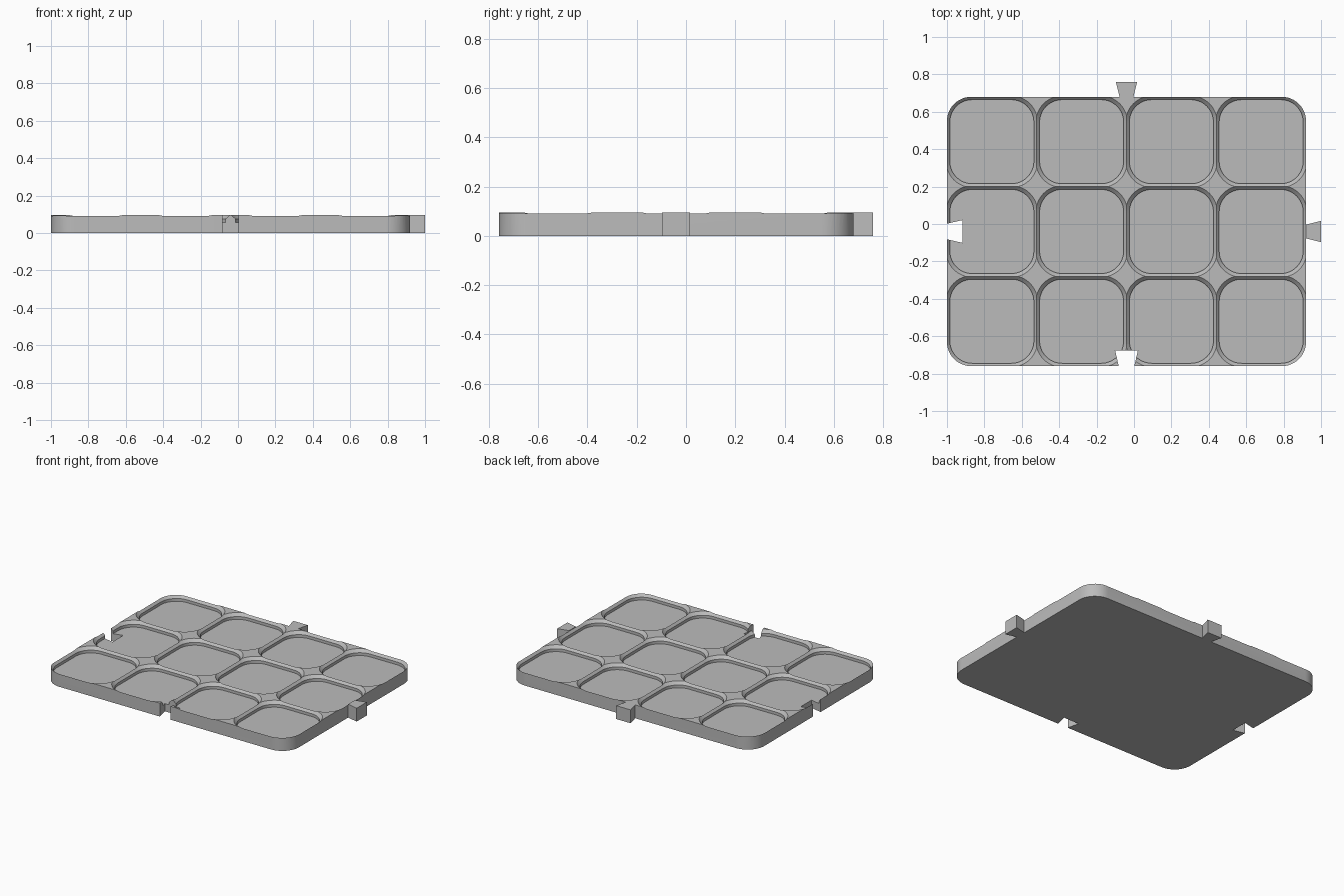
import bpy, bmesh, math
from mathutils import Vector

cube = bpy.data.objects.get("Cube")
if cube:
    bpy.data.objects.remove(cube, do_unlink=True)

CELL, COLS, ROWS = 0.48, 4, 3
HEIGHT, FLOOR, JOINT = 0.095, 0.055, 0.08
CENTRE = Vector((-0.04, -0.04))
HALF_X, HALF_Y = CELL * COLS / 2, CELL * ROWS / 2

grey = bpy.data.materials.new("plain grey")
grey.use_nodes = True
colour = (0.5, 0.5, 0.5, 1)
grey.diffuse_color = colour
grey.node_tree.nodes["Principled BSDF"].inputs["Base Color"].default_value = colour


def rounded_rect(hx, hy, r, steps=12):
    """Counter-clockwise outline of a rounded rectangle."""
    pts = []
    for i, (sx, sy) in enumerate([(1, 1), (-1, 1), (-1, -1), (1, -1)]):
        for k in range(steps + 1):
            a = math.pi / 2 * (i + k / steps)
            pts.append((sx * (hx - r) + r * math.cos(a), sy * (hy - r) + r * math.sin(a)))
    return pts


def loft(name, layers, centre):
    """Solid through a stack of (outline, z) layers."""
    bm = bmesh.new()
    rings = [[bm.verts.new((x + centre[0], y + centre[1], z)) for x, y in pts]
             for pts, z in layers]
    for low, high in zip(rings, rings[1:]):
        n = len(low)
        for i in range(n):
            j = (i + 1) % n
            bm.faces.new((low[i], low[j], high[j], high[i]))
    bm.faces.new(rings[0][::-1])
    bm.faces.new(rings[-1])
    bmesh.ops.recalc_face_normals(bm, faces=bm.faces[:])
    mesh = bpy.data.meshes.new(name)
    bm.to_mesh(mesh)
    bm.free()
    mesh.materials.append(grey)
    obj = bpy.data.objects.new(name, mesh)
    bpy.context.collection.objects.link(obj)
    return obj


def dovetail(name, root, tip, start, end, z0, z1, origin, along_x):
    """Trapezoid prism that widens from root to tip along +x or +y."""
    pts = [(start, -root), (end, -tip), (end, tip), (start, root)]
    if not along_x:
        pts = [(y, x) for x, y in pts]
    return loft(name, [(pts, z0), (pts, z1)], origin)


# Base plate
plate = loft("base_plate", [(rounded_rect(HALF_X, HALF_Y, 0.13), z) for z in (0, HEIGHT)], CENTRE)
cutters = []

# Bin pockets: upright lower wall, then a chamfer that overruns the cell edge
profile = [(0.2246, FLOOR), (0.2246, 0.075), (0.2546, 0.105)]
for col in range(COLS):
    for row in range(ROWS):
        spot = CENTRE + Vector(((col + 0.5) * CELL - HALF_X, (row + 0.5) * CELL - HALF_Y))
        layers = [(rounded_rect(h, h, h - 0.1046), z) for h, z in profile]
        cutters.append(loft("pocket_cutter", layers, spot))

# Dovetail slots on the right and front sides
left_edge = CENTRE - Vector((HALF_X, 0))
front_edge = CENTRE - Vector((0, HALF_Y))
for edge, along_x in ((left_edge, True), (front_edge, False)):
    cutters.append(dovetail("slot_cutter", 0.037, 0.061, -0.02, 0.084, -0.1, 0.2, edge, along_x))

for cutter in cutters:
    mod = plate.modifiers.new("cut", "BOOLEAN")
    mod.operation, mod.solver, mod.object = "DIFFERENCE", "EXACT", cutter
bpy.context.view_layer.update()
graph = bpy.context.evaluated_depsgraph_get()
carved = bpy.data.meshes.new_from_object(plate.evaluated_get(graph))
plate.modifiers.clear()
plate.data = carved
for cutter in cutters:
    bpy.data.objects.remove(cutter, do_unlink=True)

# Dovetail tabs on the left and back sides
dovetail("left_tab", 0.037, 0.057, 0, JOINT, 0, HEIGHT, CENTRE + Vector((HALF_X, 0)), True)
dovetail("back_tab", 0.037, 0.057, 0, JOINT, 0, HEIGHT, CENTRE + Vector((0, HALF_Y)), False)

# Smooth rounded corners, keep hard edges
bpy.ops.object.select_all(action="DESELECT")
plate.select_set(True)
bpy.context.view_layer.objects.active = plate
bpy.ops.object.shade_smooth_by_angle(angle=math.radians(30))
